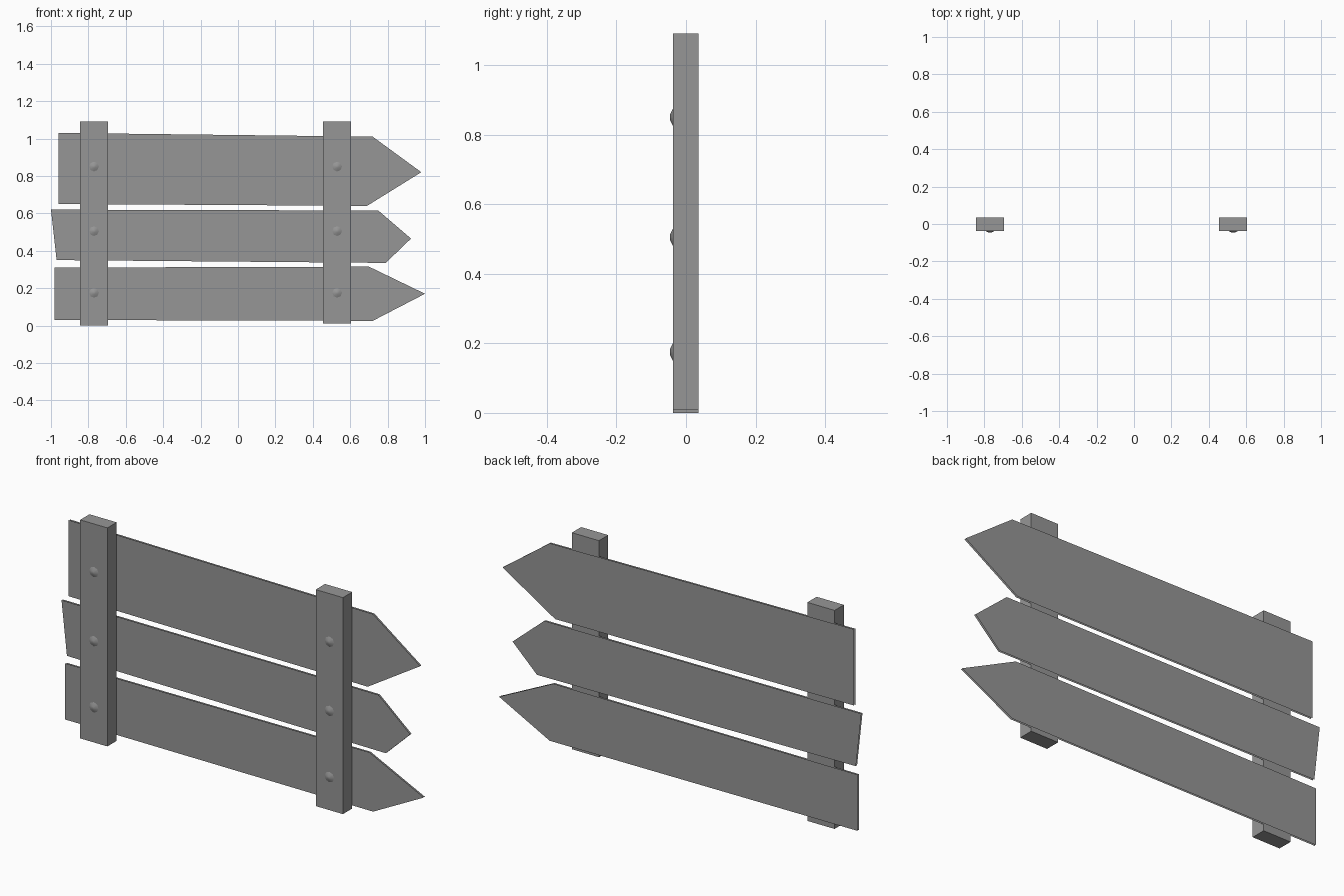
import bpy
import math

cube = bpy.data.objects.get("Cube")
if cube:
    bpy.data.objects.remove(cube, do_unlink=True)

# One plain grey for everything
grey = bpy.data.materials.new("plain grey")
grey.use_nodes = True
colour = (0.305, 0.305, 0.305, 1)
grey.diffuse_color = colour
grey.node_tree.nodes["Principled BSDF"].inputs["Base Color"].default_value = colour

POST_FRONT, POST_BACK, BOARD_BACK = -0.037, 0.036, 0.046


def post(name, x, bottom, top=1.09, width=0.15):
    bpy.ops.mesh.primitive_cube_add(
        size=1, location=(x, (POST_FRONT + POST_BACK) / 2, (bottom + top) / 2))
    ob = bpy.context.object
    ob.name = name
    ob.scale = (width, POST_BACK - POST_FRONT, top - bottom)
    bpy.ops.object.transform_apply(location=False, rotation=False, scale=True)
    ob.data.materials.append(grey)


def board(name, outline):
    """Pointed plank: a back sheet and a front sheet with open edges."""
    mesh = bpy.data.meshes.new(name)
    mesh.from_pydata([(x, BOARD_BACK, z) for x, z in outline], [],
                     [list(range(len(outline)))])
    mesh.materials.append(grey)
    ob = bpy.data.objects.new(name, mesh)
    bpy.context.collection.objects.link(ob)
    layer = ob.modifiers.new("thickness", "SOLIDIFY")
    layer.thickness = BOARD_BACK - POST_BACK - 0.001
    layer.offset = -1
    layer.use_rim = False


def rivet(name, x, z):
    height = 0.01
    bpy.ops.mesh.primitive_cone_add(
        vertices=8, radius1=0.028, radius2=0.008, depth=height,
        location=(x, POST_FRONT - height / 2 + 0.001, z),
        rotation=(math.pi / 2, 0, 0))
    ob = bpy.context.object
    ob.name = name
    ob.data.materials.append(grey)
    bpy.ops.object.shade_smooth_by_angle(angle=math.radians(40))


# Upright posts, each with a column of rivets
for side, x, bottom in (("right", -0.77, 0), ("left", 0.53, 0.01)):
    post(side + "_post", x, bottom)
    for level, z in (("lower", 0.175), ("middle", 0.505), ("upper", 0.85)):
        rivet(f"{side}_{level}_rivet", x, z)

# Pointed boards across the back of the posts
board("upper_board", [(-0.96, 1.03), (0.72, 1.01), (0.98, 0.82),
                      (0.69, 0.64), (-0.96, 0.65)])
board("middle_board", [(-1, 0.62), (0.75, 0.615), (0.925, 0.465),
                       (0.79, 0.335), (-0.97, 0.35)])
board("lower_board", [(-0.98, 0.31), (0.70, 0.315), (1, 0.17),
                      (0.72, 0.025), (-0.98, 0.03)])
